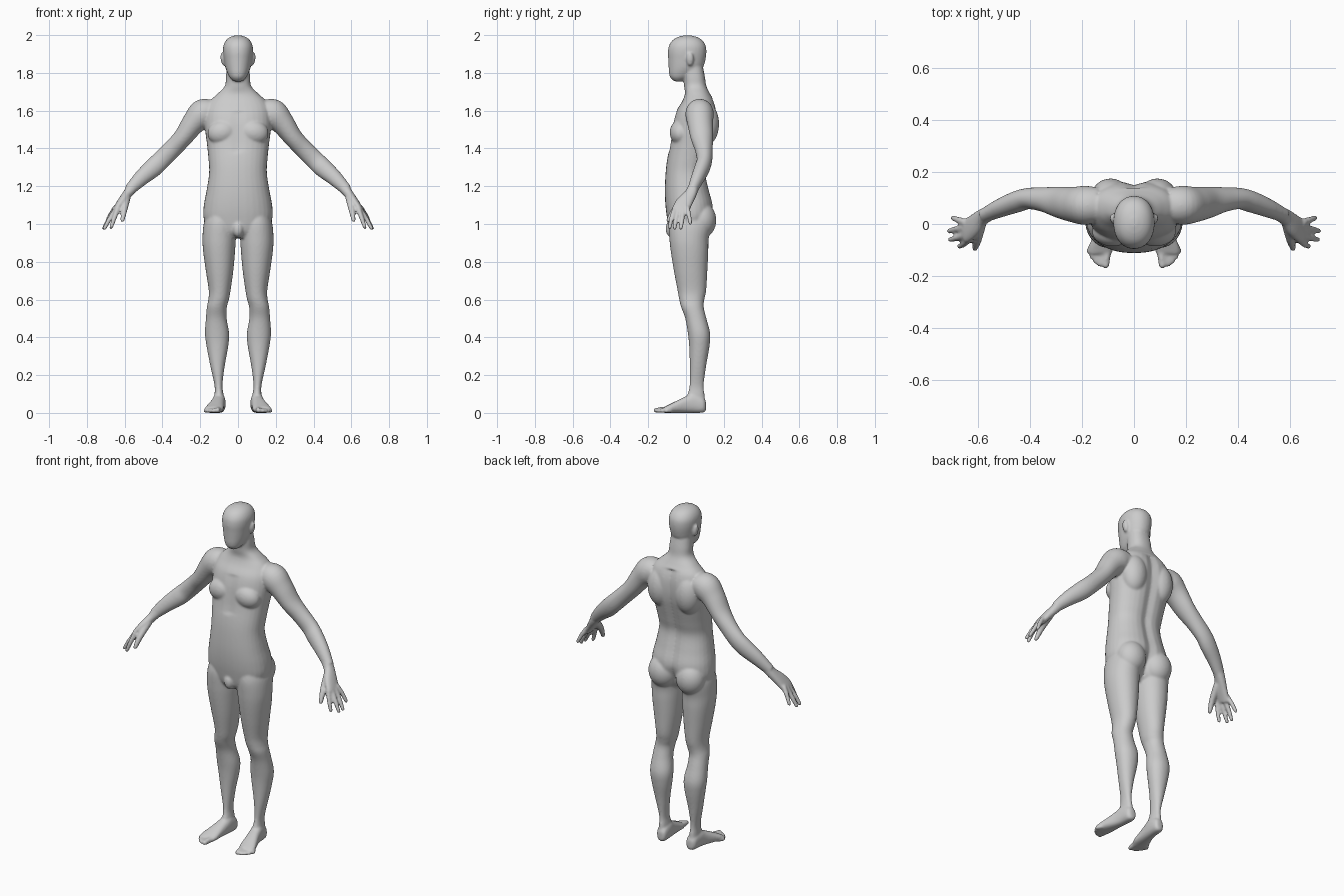
import bpy, bmesh, math
from mathutils import Vector, Matrix

bm = bmesh.new()
X, Y, Z = Vector((1, 0, 0)), Vector((0, 1, 0)), Vector((0, 0, 1))
N = 32


def resample(rows, k=5):
    """Catmull-Rom through rows of equal-length tuples."""
    out = []
    for i in range(len(rows) - 1):
        p0, p1, p2 = rows[max(i - 1, 0)], rows[i], rows[i + 1]
        p3 = rows[min(i + 2, len(rows) - 1)]
        for j in range(k):
            t = j / k
            out.append([0.5 * (2*b + (c - a)*t + (2*a - 5*b + 4*c - d)*t*t + (3*b - a - 3*c + d)*t**3)
                        for a, b, c, d in zip(p0, p1, p2, p3)])
    return out + [list(rows[-1])]


def loft(rows, s=1, axes=None, p=2.0, shape=None):
    """Rows are (x, y, z, radius_u, radius_v); rings follow the path unless axes are fixed."""
    rows = resample(rows)
    pts = [Vector(r[:3]) for r in rows]
    rings = []
    for i, r in enumerate(rows):
        if axes:
            u, v = axes
        else:
            t = (pts[min(i + 1, len(pts) - 1)] - pts[max(i - 1, 0)]).normalized()
            v = (Y - t * Y.dot(t)).normalized()
            u = v.cross(t)
        ring = []
        for k in range(N):
            a = 2 * math.pi * k / N
            c, d = math.cos(a), math.sin(a)
            q = pts[i] + u * r[3] * math.copysign(abs(c) ** (2 / p), c) \
                + v * r[4] * math.copysign(abs(d) ** (2 / p), d)
            if shape:
                q = shape(q, pts[i])
            ring.append(bm.verts.new((q.x * s, q.y, q.z)))
        rings.append(ring)
    for a, b in zip(rings, rings[1:]):
        for k in range(N):
            bm.faces.new((a[k], a[(k + 1) % N], b[(k + 1) % N], b[k]))
    bm.faces.new(rings[0][::-1])
    bm.faces.new(rings[-1])


def upright(rows, **kw):
    """Rows are (z, x_min, x_max, y_front, y_back)."""
    loft([((a + b) / 2, (f + k) / 2, z, (b - a) / 2, (k - f) / 2) for z, a, b, f, k in rows],
         axes=(X, Y), **kw)


def blob(c, r, s=1, tilt=0):
    m = Matrix.Translation((c[0] * s, c[1], c[2])) @ Matrix.Rotation(tilt * s, 4, 'Y') \
        @ Matrix.Diagonal((*r, 1))
    bmesh.ops.create_uvsphere(bm, u_segments=32, v_segments=20, radius=1, matrix=m)


def digit(points, r0, r1, s):
    n = len(points) - 1
    rows = [(*q, r0 + (r1 - r0) * i / n, r0 + (r1 - r0) * i / n) for i, q in enumerate(points)]
    loft(rows, s)
    blob(points[-1], (r1, r1, r1), s)


# torso and neck, with a spine furrow and a chest midline
def furrow(q, c):
    g = math.exp(-(q.x / 0.03) ** 2)
    if q.y > c.y and q.z < 1.66:
        q.y -= g * (0.016 + 0.02 * max(0, min(1, (1.08 - q.z) / 0.08)))
    elif q.y < c.y and 1.38 < q.z < 1.6:
        q.y += 0.006 * g
    return q


torso = [(0.925, .08, -.06, .08), (0.96, .15, -.085, .115), (1.03, .182, -.10, .14), (1.10, .181, -.109, .145),
         (1.18, .166, -.112, .125), (1.27, .153, -.108, .108), (1.34, .156, -.10, .122),
         (1.42, .164, -.085, .143), (1.48, .172, -.077, .158), (1.54, .177, -.068, .165),
         (1.60, .172, -.05, .163), (1.65, .15, -.02, .15), (1.69, .108, -.006, .127),
         (1.73, .07, -.01, .108), (1.78, .064, -.015, .10), (1.83, .06, -.02, .09)]
upright([(z, -w, w, f, b) for z, w, f, b in torso], p=2.3, shape=furrow)

# head
head = [(1.755, .022, -.062, -.02), (1.775, .043, -.083, .02), (1.80, .056, -.09, .055), (1.83, .067, -.092, .09),
        (1.87, .074, -.094, .103), (1.91, .079, -.096, .108), (1.945, .077, -.09, .104),
        (1.973, .063, -.071, .086), (1.99, .041, -.042, .058), (1.999, .012, -.008, .022)]
upright([(z, -w, w, f, b) for z, w, f, b in head], p=2.15)

# groin
blob((0, -.078, .975), (.03, .03, .045))

leg = [(1.06, .03, .16, -.08, .12), (1.00, .012, .182, -.092, .135), (.92, .012, .188, -.088, .12),
       (.85, .016, .184, -.08, .118), (.75, .025, .17, -.064, .113), (.65, .039, .155, -.045, .107),
       (.60, .048, .157, -.036, .097), (.56, .059, .165, -.026, .094), (.50, .06, .17, -.004, .108),
       (.42, .047, .175, .01, .128), (.35, .052, .166, .017, .124), (.25, .07, .147, .02, .107),
       (.15, .082, .125, .019, .094), (.10, .077, .124, .008, .098), (.05, .07, .128, -.015, .104)]
foot = [(.095, .106, .036, .016, .024), (.097, .09, .042, .03, .041), (.10, .04, .052, .034, .052),
        (.106, 0, .044, .036, .044), (.117, -.05, .032, .043, .032), (.126, -.09, .022, .049, .022),
        (.131, -.115, .016, .045, .016)]
arm = [(.13, .075, 1.60, .06, .065), (.185, .072, 1.583, .078, .075), (.235, .075, 1.535, .063, .068),
       (.29, .084, 1.46, .051, .06), (.345, .094, 1.40, .049, .048), (.405, .098, 1.34, .05, .041),
       (.45, .086, 1.297, .05, .041), (.51, .063, 1.245, .042, .036), (.575, .034, 1.18, .03, .027)]
palm = [(.555, .042, 1.20, .03, .028), (.585, .025, 1.16, .025, .032), (.615, -.005, 1.12, .022, .043),
        (.64, -.025, 1.085, .018, .046), (.652, -.033, 1.065, .014, .042)]
fingers = [((.635, -.058, 1.085), (.655, -.077, 1.03), (.672, -.086, .982)),
           ((.645, -.04, 1.08), (.68, -.053, 1.025), (.706, -.06, .978)),
           ((.65, -.015, 1.08), (.685, -.02, 1.025), (.71, -.027, .978)),
           ((.647, .005, 1.09), (.677, .016, 1.045), (.697, .023, 1.005))]
toes = [((.103, -.10, .017), (.109, -.158, .014)), ((.12, -.105, .014), (.131, -.154, .011)),
        ((.135, -.10, .014), (.147, -.143, .011)), ((.148, -.095, .013), (.161, -.125, .011)),
        ((.158, -.08, .013), (.173, -.104, .011))]

for s in (1, -1):
    # legs and feet
    upright(leg, s=s, p=2.1)
    loft(foot, s, axes=(X, Z), p=2.4)
    for i, t in enumerate(toes):
        digit(t, .017 if i == 0 else .013, .014 if i == 0 else .011, s)
    # arms and hands
    loft(arm, s)
    loft(palm, s, p=2.3)
    for f in fingers:
        digit(f, .0145, .0105, s)
    digit(((.59, .0, 1.14), (.602, -.06, 1.075), (.612, -.093, 1.02)), .022, .012, s)
    # chest, shoulder blades, buttocks, ears
    blob((.082, -.03, 1.485), (.08, .056, .066), s, .2)
    blob((.09, .105, 1.53), (.075, .07, .115), s)
    blob((.09, .083, 1.02), (.084, .077, .095), s)
    blob((.08, .022, 1.872), (.012, .019, .036), s, .15)

bmesh.ops.recalc_face_normals(bm, faces=bm.faces)
mesh = bpy.data.meshes.new("body")
bm.to_mesh(mesh)
bm.free()
body = bpy.data.objects.new("body", mesh)
bpy.context.collection.objects.link(body)

# fuse all parts into one smooth skin
fuse = body.modifiers.new("fuse", 'REMESH')
fuse.mode = 'VOXEL'
fuse.voxel_size = 0.006
fuse.use_smooth_shade = True
soften = body.modifiers.new("soften", 'SMOOTH')
soften.factor = 0.5
soften.iterations = 8
